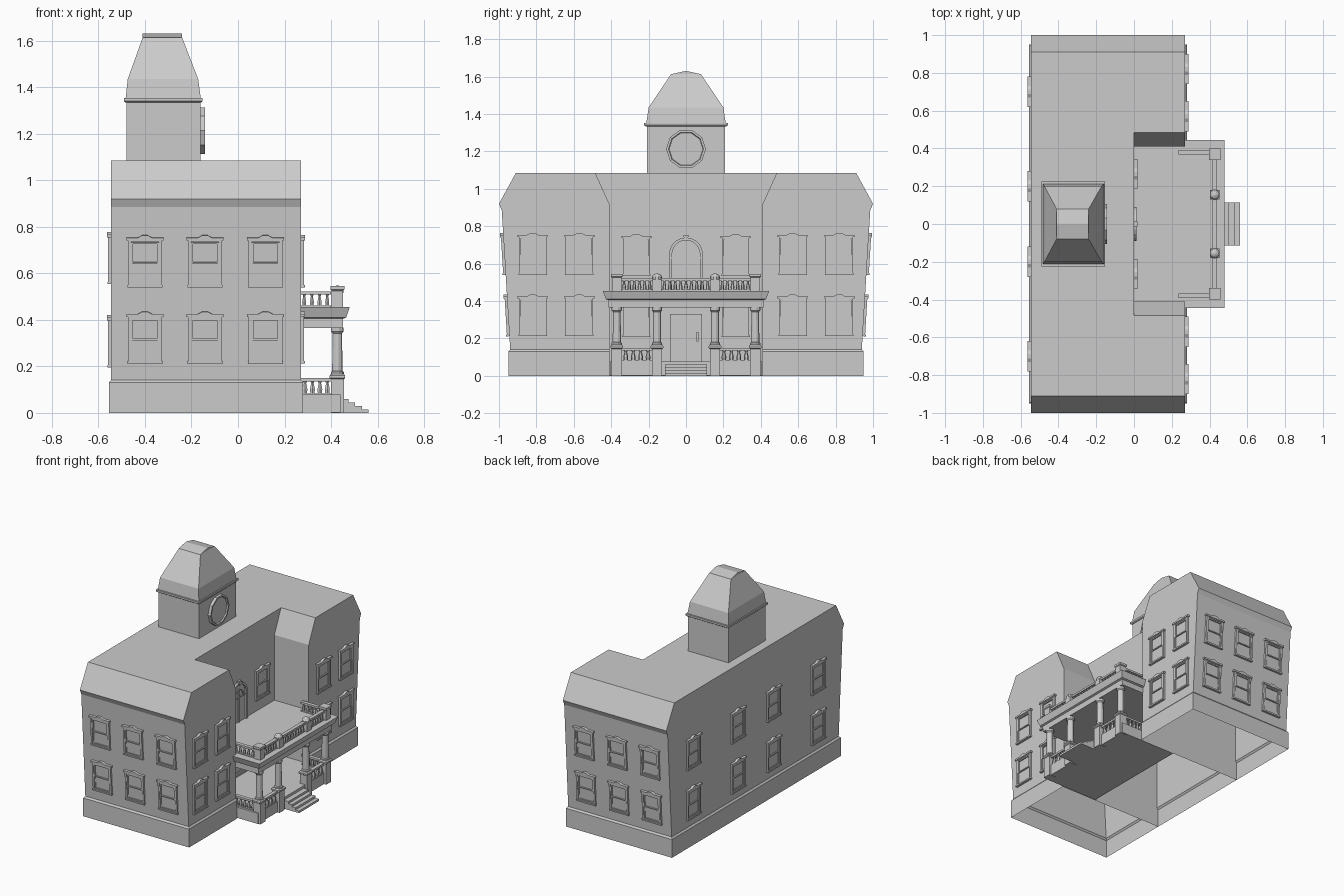
import bpy, bmesh, math
from mathutils import Matrix, Vector

if "Cube" in bpy.data.objects:
    bpy.data.objects.remove(bpy.data.objects["Cube"])


def finish(name, bm):
    bmesh.ops.recalc_face_normals(bm, faces=bm.faces)
    me = bpy.data.meshes.new(name)
    bm.to_mesh(me)
    bm.free()
    return place(name, me)


def place(name, me, matrix=None):
    ob = bpy.data.objects.new(name, me)
    bpy.context.collection.objects.link(ob)
    if matrix:
        ob.matrix_world = matrix
    return ob


def skin(bm, rings, bottom=True, top=True, skip=()):
    vs = [[bm.verts.new(p) for p in r] for r in rings]
    n = len(vs[0])
    for a, b in zip(vs, vs[1:]):
        for i in range(n):
            if i not in skip:
                j = (i + 1) % n
                bm.faces.new((a[i], a[j], b[j], b[i]))
    if bottom:
        bm.faces.new(vs[0][::-1])
    if top:
        bm.faces.new(vs[-1])


def rect(z, x0, x1, y0, y1):
    return [(x0, y0, z), (x1, y0, z), (x1, y1, z), (x0, y1, z)]


def box(bm, x0, x1, y0, y1, z0, z1):
    skin(bm, [rect(z0, x0, x1, y0, y1), rect(z1, x0, x1, y0, y1)])


def lathe(bm, x, y, profile, n=8):
    skin(bm, [[(x + r * math.cos(2 * math.pi * (i + .5) / n),
                y + r * math.sin(2 * math.pi * (i + .5) / n), z) for i in range(n)]
              for r, z in profile])


def panel(bm, pts, d0, d1):
    """Extrude a (u, v) outline outward, toward local -y."""
    skin(bm, [[(u, -d, v) for u, v in pts] for d in (d0, d1)])


def frame(bm, u, v0, v1, t, d):
    box(bm, -u, -u + t, -d, 0, v0, v1)
    box(bm, u - t, u, -d, 0, v0, v1)
    box(bm, -u + t, u - t, -d, 0, v0, v0 + t)
    box(bm, -u + t, u - t, -d, 0, v1 - t, v1)


def facing(x, y, z, deg, tilt=0):
    return (Matrix.Translation((x, y, z)) @ Matrix.Rotation(math.radians(deg), 4, 'Z')
            @ Matrix.Rotation(tilt, 4, 'X'))


# Wings: open-bottomed shells with plinth, leaning end wall, eave and sloped roof
for s, name in ((-1, "left_wing"), (1, "right_wing")):
    bm = bmesh.new()
    rows = [(0, .01, .41, .95), (.13, .01, .41, .95), (.142, 0, .41, .94),
            (.885, 0, .41, .985), (.92, 0, .41, 1), (1.085, 0, .485, .91)]
    skin(bm, [rect(z, -.545 - e, .27 + e, s * a, s * b) for z, e, a, b in rows], bottom=False)
    finish(name, bm)

# Centre block between the wings
bm = bmesh.new()
rows = [(0, .01, .41), (.13, .01, .41), (.142, 0, .41), (.92, 0, .41), (1.085, 0, .485)]
skin(bm, [rect(z, -.545 - e, 0, -w, w) for z, e, w in rows], bottom=False, skip=(0, 2))
finish("centre_block", bm)

# Tower with cornice and ridged cap
bm = bmesh.new()
box(bm, -.48, -.162, -.208, .208, 1.08, 1.336)
skin(bm, [rect(1.334, -.484, -.158, -.215, .215), rect(1.34, -.491, -.153, -.224, .224),
          rect(1.353, -.491, -.153, -.224, .224)])
finish("tower", bm)
bm = bmesh.new()
skin(bm, [rect(1.352, -.483, -.16, -.212, .212), rect(1.435, -.474, -.171, -.2, .2),
          rect(1.613, -.41, -.24, -.08, .08), rect(1.63, -.41, -.24, -.002, .002)])
finish("tower_roof", bm)

# Clock: ten-sided disc with a raised rim
bm = bmesh.new()
deca = lambda r: [(r * math.cos(math.pi * i / 5), r * math.sin(math.pi * i / 5)) for i in range(10)]
skin(bm, [[(u, -d, v) for u, v in deca(r)]
          for r, d in ((.106, 0), (.106, .02), (.094, .02), (.09, .012))])
finish("clock_face", bm).matrix_world = facing(-.162, 0, 1.213, 90)

# Sash window, built once and reused
bm = bmesh.new()
frame(bm, .073, -.11, .095, .012, .013)
box(bm, -.076, .076, -.017, 0, -.112, -.102)
panel(bm, [(-.08, .09), (.08, .09), (.08, .102), (.03, .102), (.012, .112),
           (-.012, .112), (-.03, .102), (-.08, .102)], 0, .018)
box(bm, -.062, .062, -.003, 0, -.1, .085)
frame(bm, .06, -.012, .082, .008, .011)
frame(bm, .061, -.098, -.006, .006, .007)
win = finish("window", bm)
mesh = win.data
bpy.data.objects.remove(win)

tilt = math.atan(.045 / .743)
for z in (.324, .652):
    for s in (-1, 1):
        for x in (-.4, -.142, .118):
            y = .94 + (z - .142) * math.tan(tilt)
            place("end_window", mesh, facing(x, s * y, z, 0 if s < 0 else 180, tilt))
        for y in (.57, .82):
            place("front_window", mesh, facing(.27, s * y, z, 90))
        place("centre_window", mesh, facing(0, s * .265, z - .005, 90))
        for y in (.2, .7):
            place("back_window", mesh, facing(-.545, s * y, .308 if z < .5 else .665, -90))

# Arched window over the porch
bm = bmesh.new()
arc = lambda r, v: [(r * math.cos(math.pi * i / 10), v + r * math.sin(math.pi * i / 10)) for i in range(11)]
panel(bm, [(.09, .45)] + arc(.09, .65) + [(-.09, .45), (-.075, .45)]
      + arc(.075, .65)[::-1] + [(.075, .45)], 0, .014)
panel(bm, [(.075, .45)] + arc(.075, .65) + [(-.075, .45)], 0, .003)
panel(bm, arc(.055, .635) + arc(.047, .635)[::-1], 0, .009)
box(bm, -.075, .075, -.009, 0, .628, .636)
box(bm, -.004, .004, -.009, 0, .45, .69)
panel(bm, [(-.01, .722), (.01, .722), (.013, .752), (-.013, .752)], 0, .018)
finish("arched_window", bm).matrix_world = facing(0, 0, 0, 90)

# Front door with glazed panel and handle
bm = bmesh.new()
frame(bm, .085, .075, .33, .012, .014)
box(bm, -.073, .073, -.006, 0, .085, .318)
frame(bm, .055, .225, .305, .008, .011)
frame(bm, .055, .1, .205, .006, .009)
box(bm, .057, .066, -.022, 0, .185, .235)
finish("front_door", bm).matrix_world = facing(0, 0, 0, 90)

# Porch floor and steps
bm = bmesh.new()
box(bm, 0, .44, -.405, .405, .002, .078)
finish("porch_floor", bm)
bm = bmesh.new()
for i in range(4):
    box(bm, .43, .56 - .028 * i, -.113, .113, .015 * i, .015 * (i + 1))
finish("steps", bm)

# Porch roof slab with flared cornice
bm = bmesh.new()
skin(bm, [rect(z, 0, x, -y, y) for z, x, y in
          ((.365, .45, .415), (.405, .452, .415), (.41, .465, .428), (.455, .48, .445))])
finish("porch_roof", bm)

# Pedestals, round columns and balcony posts
Q = math.sqrt(2)
for y in (-.37, -.155, .155, .37):
    bm = bmesh.new()
    lathe(bm, .427, y, [(r * Q, z) for r, z in
          ((.028, 0), (.028, .145), (.034, .15), (.034, .16), (.027, .168))], 4)
    finish("pedestal", bm)
    bm = bmesh.new()
    lathe(bm, .427, y, [(.029, .165), (.029, .175), (.023, .18), (.021, .342), (.028, .35), (.028, .367)], 12)
    finish("porch_column", bm)
    bm = bmesh.new()
    if abs(y) > .3:
        lathe(bm, .427, y, [(r * Q, z) for r, z in
              ((.025, .455), (.025, .525), (.03, .53), (.03, .545))], 4)
    else:
        lathe(bm, .427, y, [(.025 * Q, .455), (.025 * Q, .515)], 4)
        lathe(bm, .427, y, [(.027, .515), (.027, .53), (.019, .541), (.006, .547)], 10)
    finish("balcony_post", bm)


# Railings: rails plus turned balusters along a straight run
def railing(name, a, b, z0, z1, count, r):
    bm = bmesh.new()
    a, b = Vector(a), Vector(b)
    for lo, hi, w in ((z0, z0 + .008, .01), (z1 - .014, z1, .013)):
        ex, ey = (w, 0) if a.x == b.x else (0, w)
        box(bm, min(a.x, b.x) - ex, max(a.x, b.x) + ex,
            min(a.y, b.y) - ey, max(a.y, b.y) + ey, lo, hi)
    h = z1 - z0
    for i in range(count):
        p = a.lerp(b, (i + .5) / count)
        lathe(bm, p.x, p.y, [(r * .8, z0), (r, z0 + h * .35), (r * .5, z0 + h * .7), (r * .9, z1 - .012)], 6)
    finish(name, bm)


for s in (-1, 1):
    railing("porch_rail", (.427, s * .183), (.427, s * .342), .076, .15, 4, .013)
    railing("porch_side_rail", (.24, s * .38), (.4, s * .38), .076, .15, 5, .012)
    railing("balcony_rail", (.427, s * .18), (.427, s * .345), .453, .522, 6, .01)
    railing("balcony_side_rail", (.235, s * .38), (.4, s * .38), .453, .522, 5, .01)
railing("balcony_middle_rail", (.427, -.13), (.427, .13), .453, .522, 9, .01)
